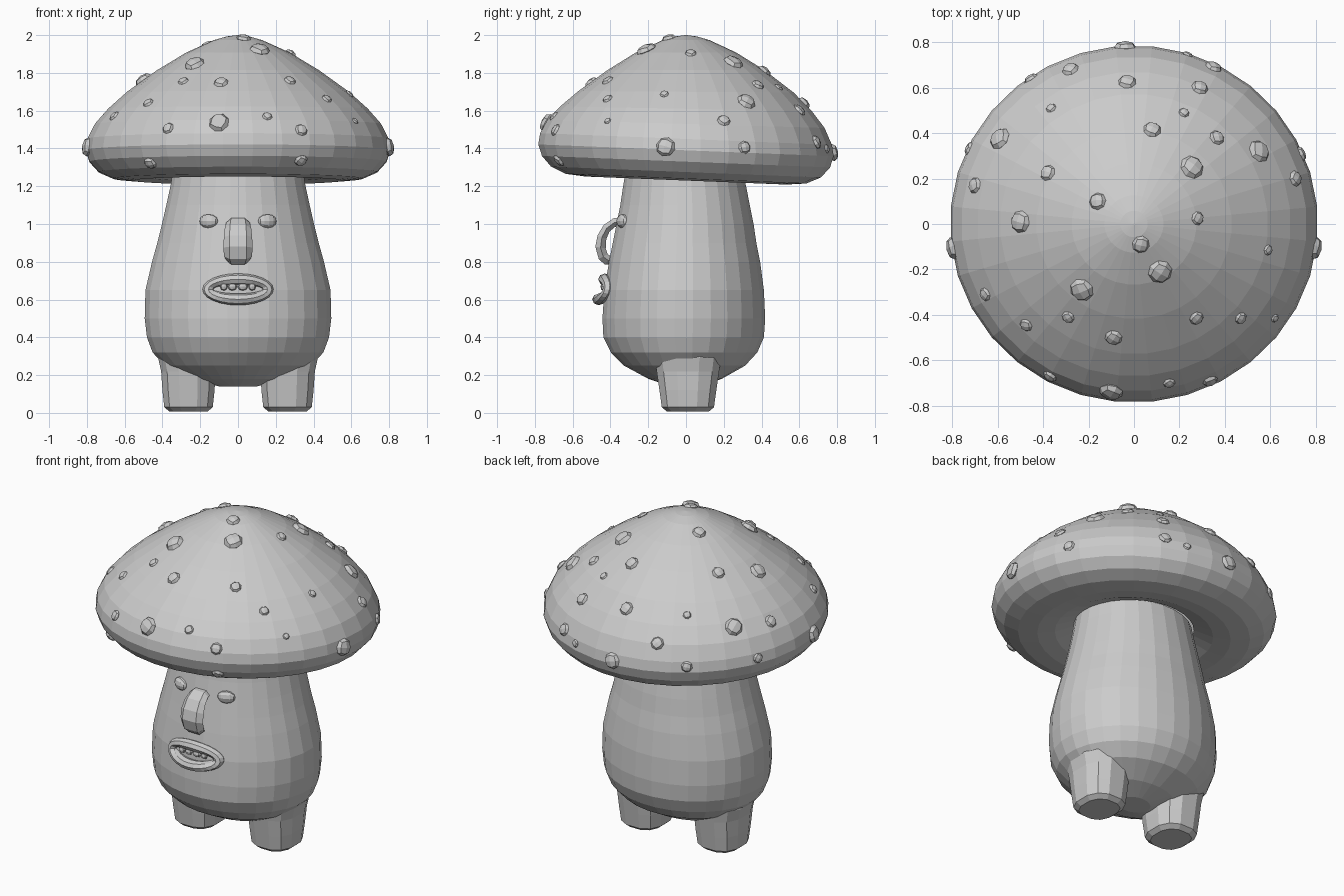
import bpy, bmesh, math, random
from math import sin, cos, pi, copysign
from mathutils import Vector, Matrix
from mathutils.bvhtree import BVHTree

if "Cube" in bpy.data.objects:
    bpy.data.objects.remove(bpy.data.objects["Cube"])

random.seed(4)


def finish(name, bm):
    bmesh.ops.recalc_face_normals(bm, faces=bm.faces)
    me = bpy.data.meshes.new(name)
    bm.to_mesh(me)
    bm.free()
    ob = bpy.data.objects.new(name, me)
    bpy.context.collection.objects.link(ob)
    return ob


def skin(name, rings, caps=(True, True), loop=False):
    """Bridge closed rings of points into one surface."""
    bm = bmesh.new()
    vs = [[bm.verts.new(p) for p in ring] for ring in rings]
    n = len(vs[0])
    for i in range(len(vs) if loop else len(vs) - 1):
        a, b = vs[i], vs[(i + 1) % len(vs)]
        for j in range(n):
            k = (j + 1) % n
            bm.faces.new((a[j], a[k], b[k], b[j]))
    if not loop:
        if caps[0]:
            bm.faces.new(vs[0])
        if caps[1]:
            bm.faces.new(vs[-1])
    return finish(name, bm)


def oval(cx, cy, z, rx, ry, n, power=1.0):
    pts = []
    for i in range(n):
        a = 2 * pi * (i + 0.5) / n
        c, s = cos(a), sin(a)
        pts.append((cx + rx * copysign(abs(c) ** power, c),
                    cy + ry * copysign(abs(s) ** power, s), z))
    return pts


def add_blob(bm, matrix):
    """Low-poly rounded cube."""
    tmp = bmesh.new()
    bmesh.ops.create_cube(tmp, size=2)
    bmesh.ops.subdivide_edges(tmp, edges=tmp.edges[:], cuts=1, use_grid_fill=True)
    for v in tmp.verts:
        v.co.normalize()
    tmp.transform(matrix)
    me = bpy.data.meshes.new("tmp")
    tmp.to_mesh(me)
    tmp.free()
    bm.from_mesh(me)
    bpy.data.meshes.remove(me)


# Cap: lathed profile with the rim slightly lower at the back
profile = [(.004, 2.0), (.06, 1.993), (.13, 1.973), (.275, 1.908), (.43, 1.815), (.59, 1.70),
           (.69, 1.61), (.76, 1.53), (.80, 1.45), (.81, 1.39), (.79, 1.33), (.74, 1.275),
           (.66, 1.24), (.55, 1.23), (.45, 1.243), (.34, 1.285)]
rings = []
for r, z in profile:
    w = 0.04 * min(1, max(0, (1.75 - z) / 0.3))
    rings.append([(x, y, zz - w * y) for x, y, zz in oval(0, 0, z, r, r * .97, 32)])
cap = skin("mushroom_cap", rings, caps=(True, False))

# Spots on the cap: (x, y, radius) seen from above
top_spots = [(-.28, .68, .035), (-.365, .51, .022), (-.03, .625, .037), (.35, .69, .035),
             (.29, .60, .035), (.22, .49, .022), (.08, .415, .037), (.365, .38, .032),
             (.59, .55, .033), (.55, .32, .048), (.71, .2, .033), (.255, .25, .05),
             (-.59, .375, .048), (-.70, .17, .034), (-.38, .225, .034), (-.16, .1, .036),
             (-.5, .01, .046), (.28, .025, .028), (.03, -.09, .036), (.59, -.115, .022),
             (.115, -.21, .05), (-.23, -.29, .05), (-.655, -.31, .028), (-.475, -.445, .028),
             (-.29, -.41, .027), (-.09, -.5, .036), (.275, -.415, .03), (.47, -.415, .026),
             (.62, -.415, .018), (-.37, -.67, .03), (.155, -.7, .025), (.335, -.69, .032)]
# Spots on the rim: (x, y, z, radius)
rim_spots = [(-.04, .79, 1.38, .045), (-.46, .65, 1.4, .03), (.24, .755, 1.4, .022),
             (.76, .32, 1.41, .032), (-.745, .34, 1.41, .028), (.81, -.11, 1.41, .048),
             (-.81, -.11, 1.41, .048), (-.105, -.76, 1.55, .05), (.34, -.69, 1.32, .033),
             (-.475, -.6, 1.305, .033)]
bvh = BVHTree.FromPolygons([v.co for v in cap.data.vertices],
                           [p.vertices[:] for p in cap.data.polygons])
hits = []
for x, y, r in top_spots:
    p, nrm, _, _ = bvh.ray_cast(Vector((x, y, 3)), Vector((0, 0, -1)))
    if p:
        hits.append((p, nrm, r))
for x, y, z, r in rim_spots:
    p, nrm, _, _ = bvh.find_nearest(Vector((x, y, z)))
    hits.append((p, nrm, r))
bm = bmesh.new()
for p, nrm, r in hits:
    add_blob(bm, Matrix.Translation(p) @ nrm.to_track_quat('Z', 'Y').to_matrix().to_4x4()
             @ Matrix.Rotation(random.uniform(0, pi), 4, 'Z')
             @ Matrix.Diagonal((r * 1.08, r * 1.08, r * .6, 1)))
finish("cap_spots", bm)

# Stalk body: (z, half width, front depth, back depth)
body = [(1.29, .345, .32, .30), (1.2, .36, .335, .32), (1.1, .382, .35, .34), (1.0, .405, .37, .36),
        (.9, .43, .39, .375), (.8, .458, .41, .395), (.65, .493, .435, .415), (.5, .497, .445, .422),
        (.4, .485, .44, .415), (.32, .455, .40, .38), (.25, .39, .33, .315), (.18, .26, .2, .19),
        (.14, .1, .08, .08)]
skin("stalk_body", [oval(0, (b - f) / 2, z, w, (f + b) / 2, 28) for z, w, f, b in body],
     caps=(False, True))

# Legs
leg = [(.25, .38, .16, .17), (.265, .29, .162, .18), (.263, .22, .148, .17),
       (.262, .12, .142, .155), (.262, .03, .132, .142), (.262, .008, .105, .115)]
for side, sx in (("right", 1), ("left", -1)):
    skin(side + "_leg", [oval(sx * cx, .01, z, rx, ry, 12, .8) for cx, z, rx, ry in leg])

    # Eyes: flattened, almond-shaped
    bm = bmesh.new()
    bmesh.ops.create_uvsphere(bm, u_segments=10, v_segments=6, radius=1)
    bm.transform(Matrix.Translation((sx * .155, -.335, 1.015))
                 @ Matrix.Rotation(sx * math.radians(22), 4, 'Z')
                 @ Matrix.Diagonal((.052, .03, .038, 1)) @ Matrix.Rotation(pi / 2, 4, 'Y'))
    finish(side + "_eye", bm)

# Nose: a bent slab arching away from the face (y, z outside, y, z inside, half width)
nose = [(-.33, 1.035, -.33, .99, .055), (-.385, 1.03, -.375, .985, .062),
        (-.435, .995, -.405, .96, .07), (-.468, .94, -.422, .92, .075),
        (-.48, .88, -.425, .87, .077), (-.462, .815, -.415, .84, .074),
        (-.43, .785, -.395, .83, .06), (-.395, .785, -.38, .82, .045)]
rings = []
for yo, zo, yi, zi, w in nose:
    ym, zm = (yo + yi) / 2, (zo + zi) / 2
    rings.append([(-w * .6, yo, zo), (w * .6, yo, zo), (w, ym, zm),
                  (w * .6, yi, zi), (-w * .6, yi, zi), (-w, ym, zm)])
skin("nose", rings)

# Lips: oval ring wrapped round the body, lower lip pushed forward
rings = []
for i in range(24):
    t = 2 * pi * i / 24
    c, s = cos(t), sin(t)
    ring = []
    for j in range(8):
        a = 2 * pi * j / 8
        m = .031 * cos(a)
        ring.append(((.157 + m) * c, -.445 + .016 * s + .04 * c * c + .036 * sin(a),
                     .654 + (.053 + m) * s))
    rings.append(ring)
skin("lips", rings, loop=True)

# Teeth under the upper lip
bm = bmesh.new()
for x, w in ((-.075, .02), (-.03, .025), (.025, .028), (.075, .02)):
    add_blob(bm, Matrix.Translation((x, -.437, .668)) @ Matrix.Diagonal((w, .016, .021, 1)))
finish("teeth", bm)
